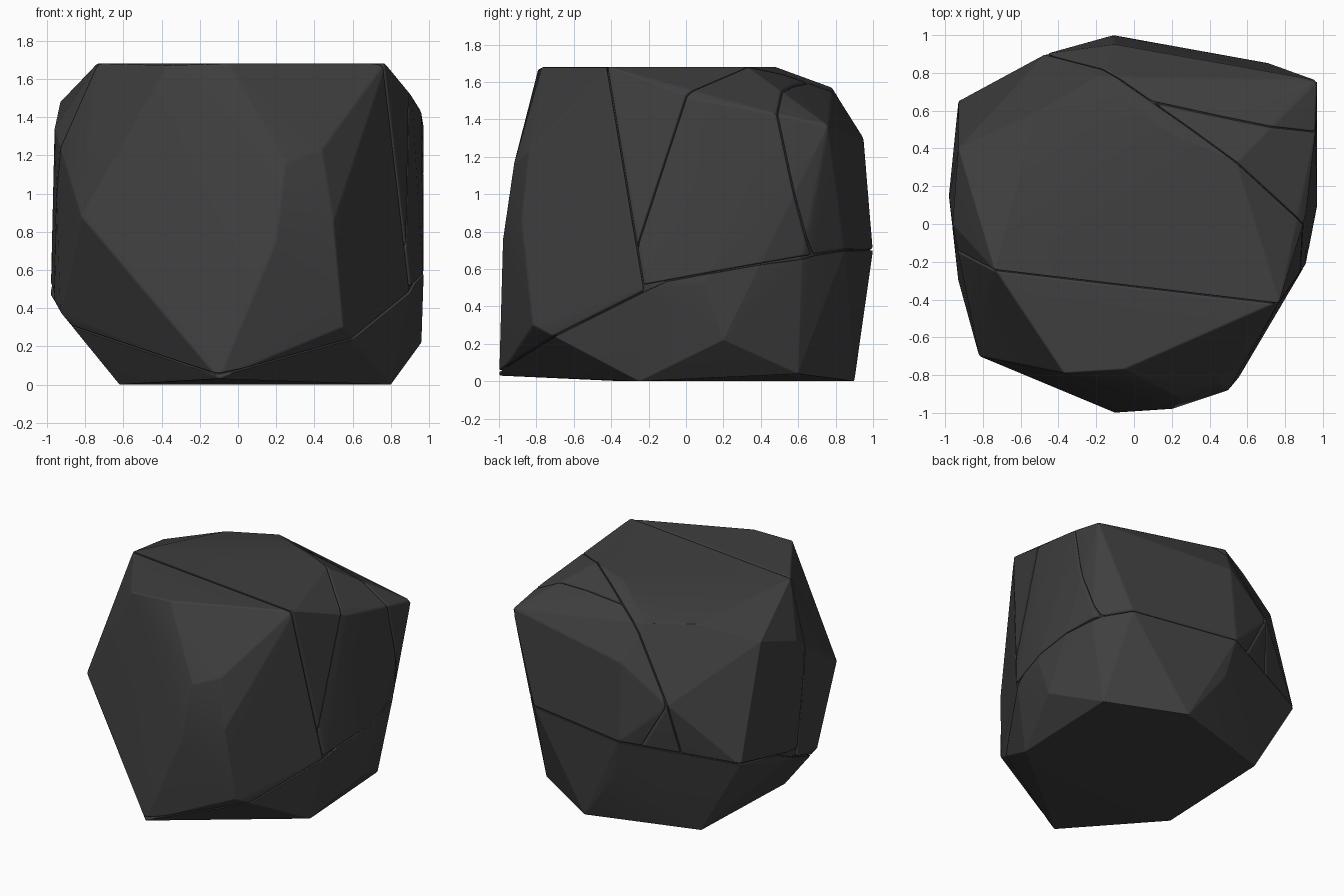
import bpy
import bmesh
import math
from mathutils import Vector

default_cube = bpy.data.objects.get("Cube")
if default_cube:
    bpy.data.objects.remove(default_cube, do_unlink=True)

# One dark stone colour for the whole boulder
stone = bpy.data.materials.new("dark_stone")
stone.use_nodes = True
stone_colour = (0.05, 0.05, 0.05, 1)
stone.diffuse_color = stone_colour
stone.node_tree.nodes["Principled BSDF"].inputs["Base Color"].default_value = stone_colour
stone.node_tree.nodes["Principled BSDF"].inputs["Roughness"].default_value = 0.9

# Corners of the boulder, grouped by side
BASE = [(-.1, -1, .03), (.8, -.25, 0), (.79, .6, .04), (.25, .9, 0),
        (-.58, .64, 0), (-.62, -.34, 0)]
FRONT = [(.2, -.98, .75), (.5, -.88, .85), (.44, -.84, 1.23), (.25, -.92, 1.16),
         (.55, -.82, .3), (-.82, -.7, .88)]
LEFT_SIDE = [(.96, .2, .22), (.97, .1, .52), (.91, -.21, .52), (.91, .62, .65),
             (.97, .76, 1.37), (.96, .48, 1.43), (.91, .05, 1.51)]
RIGHT_SIDE = [(-.93, -.3, .38), (-.98, .15, .47), (-.93, .65, .6),
              (-.96, 0, 1.34), (-.93, .4, 1.48)]
BACK = [(-.11, 1, .7), (-.1, .95, 1.3), (-.47, .9, 1.04), (.72, .85, .7),
        (-.05, .95, .4), (-.19, .78, 1.57), (-.52, .59, 1.58)]
TOP = [(-.74, -.24, 1.68), (-.37, -.79, 1.67), (-.05, -.77, 1.68),
       (.77, -.41, 1.68), (.55, .33, 1.68), (.2, .48, 1.68)]
CORNERS = BASE + FRONT + LEFT_SIDE + RIGHT_SIDE + BACK + TOP

# Crack planes: each is a normal and its distance along that normal
FRONT_CRACK = ((.118, 1, .18), -.03)
LOW_FRONT_CRACK = ((-.08, -.45, 1), .51)
LOW_REAR_CRACK = ((-.03, -.18, 1), .527)
BACK_CRACK = ((.64, .82, -.28), .145)
CORNER_CRACK = ((.23, 1, .22), 1.018)
GAP = 0.003


def hull_mesh():
    """Closed stone shape spanning all corners."""
    bm = bmesh.new()
    for corner in CORNERS:
        bm.verts.new(corner)
    result = bmesh.ops.convex_hull(bm, input=bm.verts[:])
    loose = {g for g in result["geom_interior"] + result["geom_unused"]
             if isinstance(g, bmesh.types.BMVert)}
    bmesh.ops.delete(bm, geom=list(loose), context="VERTS")
    return bm


def cut(bm, plane, side):
    """Keep the part above (+1) or below (-1) a crack plane and cap it."""
    normal = Vector(plane[0])
    distance = plane[1] / normal.length
    normal.normalize()
    point = normal * (distance + side * GAP)
    bmesh.ops.bisect_plane(bm, geom=bm.verts[:] + bm.edges[:] + bm.faces[:],
                           plane_co=point, plane_no=normal,
                           clear_outer=side < 0, clear_inner=side > 0)
    rim = [e for e in bm.edges if e.is_boundary]
    if rim:
        bmesh.ops.holes_fill(bm, edges=rim, sides=0)


def finish(bm, name, rounded=True):
    """Turn a stone shape into an object with worn edges."""
    bmesh.ops.remove_doubles(bm, verts=bm.verts[:], dist=0.015)
    bmesh.ops.dissolve_limit(bm, angle_limit=math.radians(2),
                             verts=bm.verts[:], edges=bm.edges[:])
    bmesh.ops.recalc_face_normals(bm, faces=bm.faces[:])
    mesh = bpy.data.meshes.new(name)
    bm.to_mesh(mesh)
    bm.free()
    mesh.materials.append(stone)
    obj = bpy.data.objects.new(name, mesh)
    bpy.context.collection.objects.link(obj)
    if rounded:
        bevel = obj.modifiers.new("worn_edges", "BEVEL")
        bevel.width = 0.012
        bevel.segments = 2
        bevel.limit_method = "ANGLE"
        bevel.angle_limit = math.radians(12)
        bpy.ops.object.select_all(action="DESELECT")
        obj.select_set(True)
        bpy.context.view_layer.objects.active = obj
        bpy.ops.object.shade_smooth_by_angle(angle=math.radians(40))
        obj.modifiers.new("even_shading", "WEIGHTED_NORMAL")


# Chunks between the cracks
CHUNKS = {
    "lower_chunk": [(LOW_FRONT_CRACK, -1), (LOW_REAR_CRACK, -1)],
    "front_chunk": [(FRONT_CRACK, -1), (LOW_FRONT_CRACK, 1)],
    "middle_chunk": [(FRONT_CRACK, 1), (LOW_REAR_CRACK, 1), (BACK_CRACK, -1)],
    "side_chunk": [(FRONT_CRACK, 1), (LOW_REAR_CRACK, 1), (BACK_CRACK, 1),
                   (CORNER_CRACK, -1)],
    "back_corner_chunk": [(FRONT_CRACK, 1), (LOW_REAR_CRACK, 1), (BACK_CRACK, 1),
                          (CORNER_CRACK, 1)],
}
for chunk_name, cuts in CHUNKS.items():
    chunk = hull_mesh()
    for crack, side in cuts:
        cut(chunk, crack, side)
    finish(chunk, chunk_name)

# Inner core that closes the bottom of the cracks
core = hull_mesh()
centre = Vector((0, 0, 0.84))
for vert in core.verts:
    vert.co = centre + (vert.co - centre) * 0.985
finish(core, "inner_core", rounded=False)
